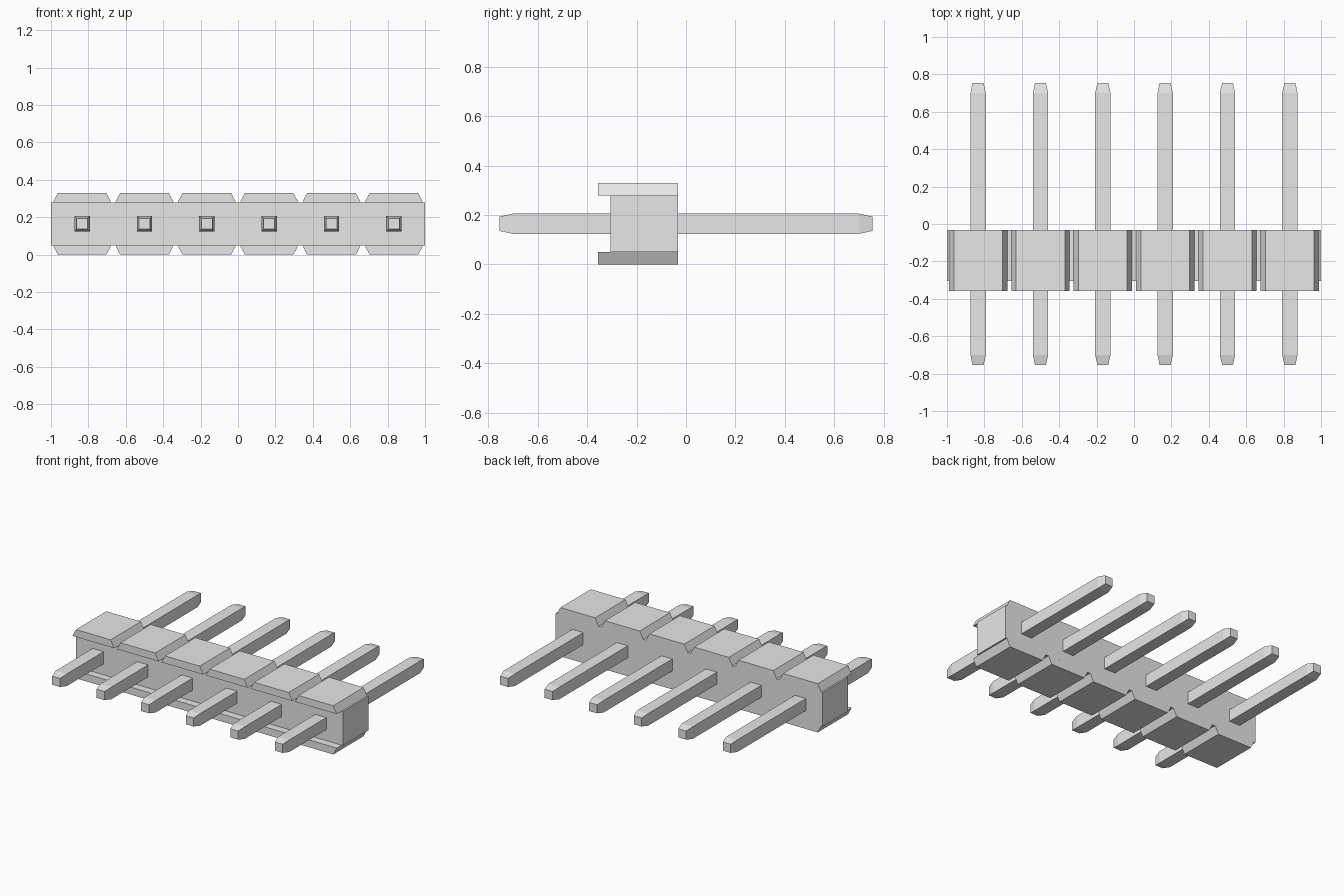
import bpy, bmesh

cube = bpy.data.objects.get("Cube")
if cube:
    bpy.data.objects.remove(cube, do_unlink=True)

grey = bpy.data.materials.new("light_grey")
grey.use_nodes = True
colour = (0.8, 0.8, 0.8, 1)
grey.diffuse_color = colour
grey.node_tree.nodes["Principled BSDF"].inputs["Base Color"].default_value = colour

COUNT, PITCH = 6, 1 / 3
BACK = -0.033
MID_Z = 0.165


def loft(name, rings):
    """Join rings of equal point count into a closed, flat-sided solid."""
    bm = bmesh.new()
    loops = [[bm.verts.new(p) for p in ring] for ring in rings]
    n = len(loops[0])
    for a, b in zip(loops, loops[1:]):
        for i in range(n):
            j = (i + 1) % n
            bm.faces.new((a[i], a[j], b[j], b[i]))
    bm.faces.new(loops[0])
    bm.faces.new(loops[-1])
    bmesh.ops.recalc_face_normals(bm, faces=bm.faces)
    mesh = bpy.data.meshes.new(name)
    bm.to_mesh(mesh)
    bm.free()
    mesh.materials.append(grey)
    obj = bpy.data.objects.new(name, mesh)
    bpy.context.scene.collection.objects.link(obj)
    return obj


def section(x, y, z, half_x, half_z):
    """Rectangle facing along y."""
    return [(x + sx * half_x, y, z + sz * half_z)
            for sx, sz in ((-1, -1), (1, -1), (1, 1), (-1, 1))]


# Housing bar
loft("housing_bar", [section(0, y, MID_Z, 1, 0.115) for y in (-0.305, BACK)])

for k in range(COUNT):
    x = (k - (COUNT - 1) / 2) * PITCH

    # Square pin with tapered tips
    stations = ((-0.755, 0.029), (-0.7, 0.041), (0.7, 0.041), (0.755, 0.029))
    loft(f"pin_{k + 1}", [section(x, y, MID_Z, h, h) for y, h in stations])

    # Bevelled pads above and below, overhanging the front
    for label, sign in (("upper", 1), ("lower", -1)):
        inner, outer = MID_Z + sign * 0.115, MID_Z + sign * 0.165
        profile = ((-0.156, inner), (0.156, inner), (0.13, outer), (-0.13, outer))
        loft(f"{label}_pad_{k + 1}",
             [[(x + dx, y, z) for dx, z in profile] for y in (-0.357, BACK)])
